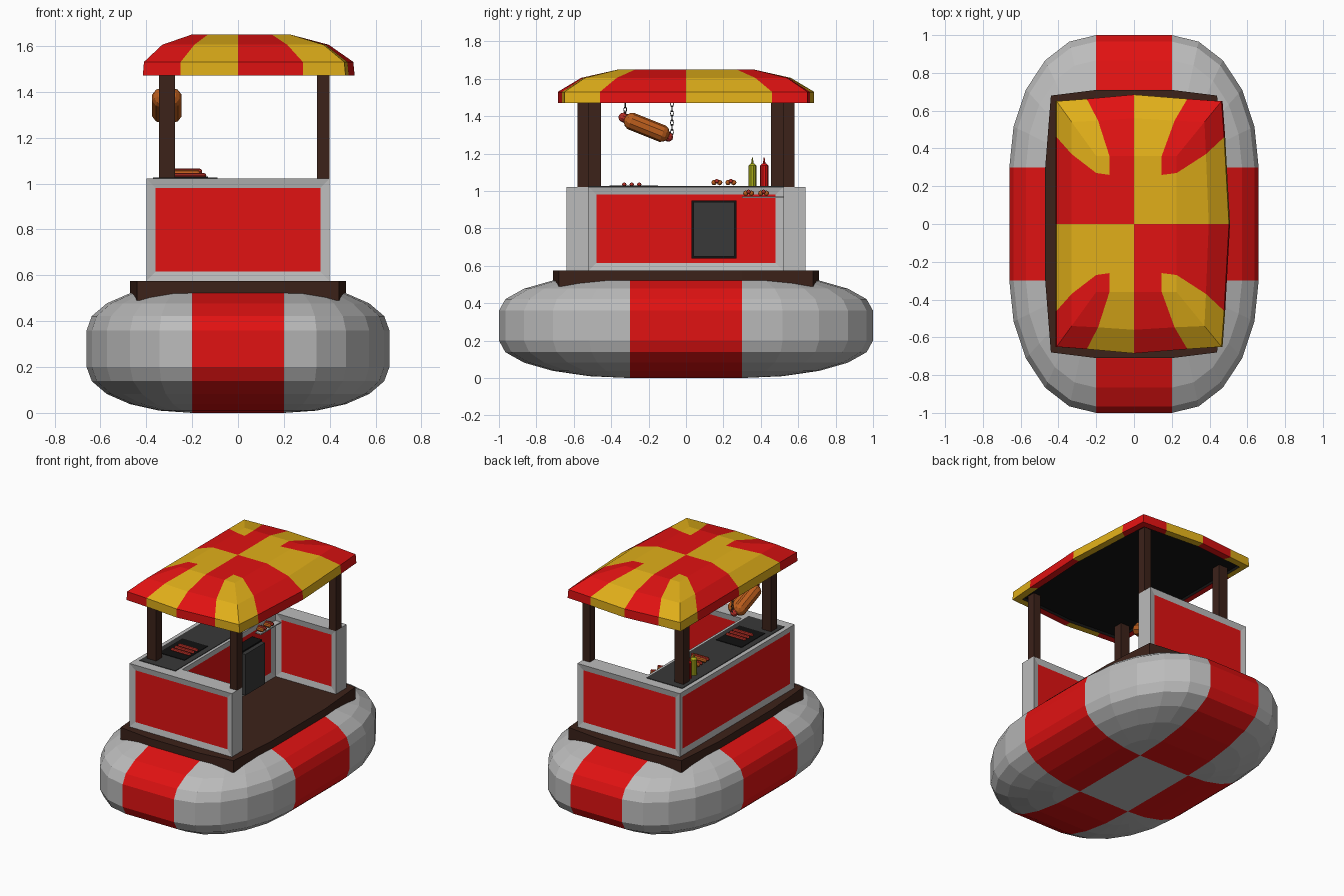
import bpy, bmesh, math
from mathutils import Vector, Matrix

if "Cube" in bpy.data.objects:
    bpy.data.objects.remove(bpy.data.objects["Cube"])


def material(name, rgb):
    m = bpy.data.materials.new(name)
    m.diffuse_color = (*rgb, 1)
    m.use_nodes = True
    m.node_tree.nodes["Principled BSDF"].inputs["Base Color"].default_value = m.diffuse_color
    return m


RED = material("red", (0.75, 0.006, 0.006))
YELLOW = material("yellow", (0.75, 0.43, 0.01))
BROWN = material("dark_wood", (0.045, 0.016, 0.01))
BLACK = material("black", (0.006, 0.006, 0.006))
DARK = material("dark_grey", (0.04, 0.04, 0.04))
GREY = material("light_grey", (0.5, 0.5, 0.5))
BUN = material("bun", (0.5, 0.11, 0.012))
MEAT = material("sausage", (0.5, 0.03, 0.02))
MUSTARD = material("mustard", (0.4, 0.42, 0.01))


def finish(bm, name, *mats):
    bmesh.ops.remove_doubles(bm, verts=bm.verts, dist=0.0005)
    bmesh.ops.recalc_face_normals(bm, faces=bm.faces)
    me = bpy.data.meshes.new(name)
    bm.to_mesh(me)
    bm.free()
    for m in mats:
        me.materials.append(m)
    ob = bpy.data.objects.new(name, me)
    bpy.context.collection.objects.link(ob)
    return ob


def box(name, lo, hi, mat):
    lo, hi = Vector(lo), Vector(hi)
    bm = bmesh.new()
    bmesh.ops.create_cube(bm, size=1)
    for v in bm.verts:
        v.co = Vector([(lo[i] + hi[i]) / 2 + v.co[i] * (hi[i] - lo[i]) for i in range(3)])
    return finish(bm, name, mat)


def prism(pts, z0, z1):
    bm = bmesh.new()
    f = bm.faces.new([bm.verts.new((x, y, z0)) for x, y in pts])
    top = bmesh.ops.extrude_face_region(bm, geom=[f])["geom"]
    bmesh.ops.translate(bm, verts=[v for v in top if isinstance(v, bmesh.types.BMVert)],
                        vec=(0, 0, z1 - z0))
    if not any(len(g.verts) == len(pts) and g.calc_center_median().z < z0 + 1e-4 for g in bm.faces):
        bm.faces.new([v for v in bm.verts if v.co.z < z0 + 1e-4])
    bmesh.ops.recalc_face_normals(bm, faces=bm.faces)
    return bm


def capsule(name, p0, p1, r, mat, seg=8):
    p0, p1 = Vector(p0), Vector(p1)
    d = p1 - p0
    bm = bmesh.new()
    bmesh.ops.create_uvsphere(bm, u_segments=seg, v_segments=7, radius=r)
    for v in bm.verts:
        v.co.z += math.copysign(d.length / 2, v.co.z)
    rot = d.to_track_quat('Z', 'Y').to_matrix().to_4x4()
    bm.transform(Matrix.Translation((p0 + p1) / 2) @ rot)
    return finish(bm, name, mat)


# inflatable float: rounded block with red bands
bm = bmesh.new()
rings = []
angles = [-90 + 18 * i for i in range(6)] + [18 * i for i in range(6)]
for k, lat in enumerate(angles):
    c, s = math.cos(math.radians(lat)), math.sin(math.radians(lat))
    z = (0.2 if k < 6 else 0.36) + 0.2 * s
    ring = []
    for q in range(4):
        sx, sy = ((1, 1), (-1, 1), (-1, -1), (1, -1))[q]
        for j in range(6):
            a = math.radians(90 * q + 18 * j)
            ring.append(bm.verts.new((0.2 * sx + 0.46 * c * math.cos(a),
                                      0.3 * sy + 0.7 * c * math.sin(a), z)))
    rings.append(ring)
for a, b in zip(rings, rings[1:]):
    for i in range(24):
        j = (i + 1) % 24
        f = bm.faces.new((a[i], a[j], b[j], b[i]))
        f.material_index = 1 if i % 6 == 5 else 0
for r in (rings[0], rings[-1]):
    bm.faces.new([r[i] for i in (5, 11, 17, 23)])
bmesh.ops.dissolve_degenerate(bm, dist=0.0005, edges=bm.edges)
finish(bm, "float", GREY, RED)

# wooden deck
quarter = [(0.47, 0.3), (0.44, 0.68), (0.2, 0.71)]
deck = quarter + [(-x, y) for x, y in reversed(quarter)]
deck += [(-x, -y) for x, y in deck]
finish(prism(deck, 0.49, 0.575), "deck", BROWN)

# U-shaped stall body with inset red panels
half = [(-0.07, 0.52), (0.4, 0.52), (0.4, 0.64), (-0.4, 0.64)]
bm = prism([(x, -y) for x, y in reversed(half)] + half, 0.575, 1.022)
sides = [f for f in bm.faces if abs(f.normal.z) < 0.1 and f.calc_area() > 0.1]
for f in bmesh.ops.inset_individual(bm, faces=sides, thickness=0.058, depth=-0.008)["faces"]:
    pass
for f in sides:
    f.material_index = 1
finish(bm, "stall_body", GREY, RED)

# worktop, grill and cooler
box("worktop", (-0.37, -0.57, 1.018), (-0.09, 0.57, 1.026), DARK)
box("grill", (-0.33, -0.41, 1.02), (-0.13, -0.15, 1.03), BLACK)
for y in (-0.33, -0.29, -0.25):
    capsule("grill_sausage", (-0.28, y, 1.034), (-0.15, y, 1.034), 0.012, MEAT)
box("cooler", (-0.09, 0.03, 0.64), (0.0, 0.27, 0.95), BLACK)
box("cooler_door", (0.0, 0.04, 0.65), (0.03, 0.26, 0.94), DARK)

# posts
for s in (-1, 1):
    for x0, x1, y0, y1 in ((0.345, 0.4, 0.52, 0.58), (-0.345, -0.275, 0.455, 0.52)):
        box("post", (x0, min(s * y0, s * y1), 1.02), (x1, max(s * y0, s * y1), 1.489), BROWN)

# striped canopy: corner, stripe and middle points for each ring (hx, hy, wx, wy, z, bulge)
profile = [(0.2, 0.36, 0.13, 0.27, 1.65, 0), (0.33, 0.54, 0.19, 0.37, 1.605, 0.02),
           (0.41, 0.65, 0.25, 0.46, 1.53, 0.035), (0.415, 0.65, 0.25, 0.46, 1.47, 0.035),
           (0.375, 0.605, 0.23, 0.43, 1.47, 0.03), (0.375, 0.605, 0.23, 0.43, 1.49, 0.03)]
bm = bmesh.new()
for sx in (-1, 1):
    for sy in (-1, 1):
        base = 1 if sx * sy > 0 else 0
        kx, bx = (1.13, 1) if sx > 0 else (1, 0)

        def vert(x, y, z):
            return bm.verts.new((sx * kx * x, sy * y, z))

        rows = [[vert(hx + b * bx, 0, z), vert(hx + b * bx * 0.35, wy, z), vert(hx, hy, z),
                 vert(wx, hy + b * 0.35, z), vert(0, hy + b, z)]
                for hx, hy, wx, wy, z, b in profile]
        for k, (a, b) in enumerate(zip(rows, rows[1:])):
            for i in range(4):
                f = bm.faces.new((a[i], a[i + 1], b[i + 1], b[i]))
                f.material_index = 2 if k == 4 else base ^ (i in (1, 2))
        a, mid, inner = rows[0], vert(0, 0, 1.65), vert(0.13, 0.26, 1.65)
        bm.faces.new((mid, a[0], a[1], inner)).material_index = base
        bm.faces.new((mid, inner, a[3], a[4])).material_index = base
        bm.faces.new((inner, a[1], a[2], a[3])).material_index = 1 - base
        bm.faces.new([vert(0, 0, 1.49)] + rows[-1]).material_index = 2
finish(bm, "canopy", RED, YELLOW, BLACK)

# hot dogs on the worktop and on the serving ledge
box("serving_ledge", (-0.075, 0.3, 0.962), (-0.03, 0.52, 0.97), GREY)
for x, y, z, h in ((-0.225, 0.165, 1.045, 0.045), (-0.225, 0.24, 1.045, 0.045),
                   (-0.05, 0.335, 0.988, 0.012), (-0.05, 0.415, 0.988, 0.012)):
    for s in (-1, 1):
        capsule("bun_half", (x - h, y + s * 0.015, z), (x + h, y + s * 0.015, z), 0.015, BUN)
    capsule("bun_sausage", (x - h - 0.012, y, z + 0.008), (x + h + 0.012, y, z + 0.008), 0.012, MEAT)

# sauce bottles
for y, mat in ((0.355, MUSTARD), (0.418, RED)):
    bm = bmesh.new()
    for r0, r1, z0, z1 in ((0.022, 0.022, 1.022, 1.135), (0.022, 0.009, 1.135, 1.148),
                           (0.007, 0.002, 1.148, 1.18)):
        bmesh.ops.create_cone(bm, cap_ends=True, segments=10, radius1=r0, radius2=r1, depth=z1 - z0,
                              matrix=Matrix.Translation((-0.31, y, (z0 + z1) / 2)))
    finish(bm, "sauce_bottle", mat)

# hanging hot dog sign on chains
X = -0.31
capsule("sign_sausage", (X, -0.335, 1.393), (X, -0.095, 1.29), 0.026, MEAT, 10)
for s in (-1, 1):
    capsule("sign_bun", (X + s * 0.02, -0.285, 1.37), (X + s * 0.02, -0.135, 1.31), 0.048, BUN, 10)
for y, z0 in ((-0.325, 1.41), (-0.075, 1.29)):
    n = round((1.48 - z0) / 0.025)
    for i in range(n):
        bpy.ops.mesh.primitive_torus_add(
            major_segments=8, minor_segments=4, major_radius=0.011, minor_radius=0.003,
            location=(X, y, z0 + 0.025 * i),
            rotation=(math.pi / 2, 0, math.pi / 2 * (i % 2)))
        link = bpy.context.object
        link.name = "chain_link"
        link.scale = (0.7, 1.4, 1)
        link.data.materials.append(DARK)
